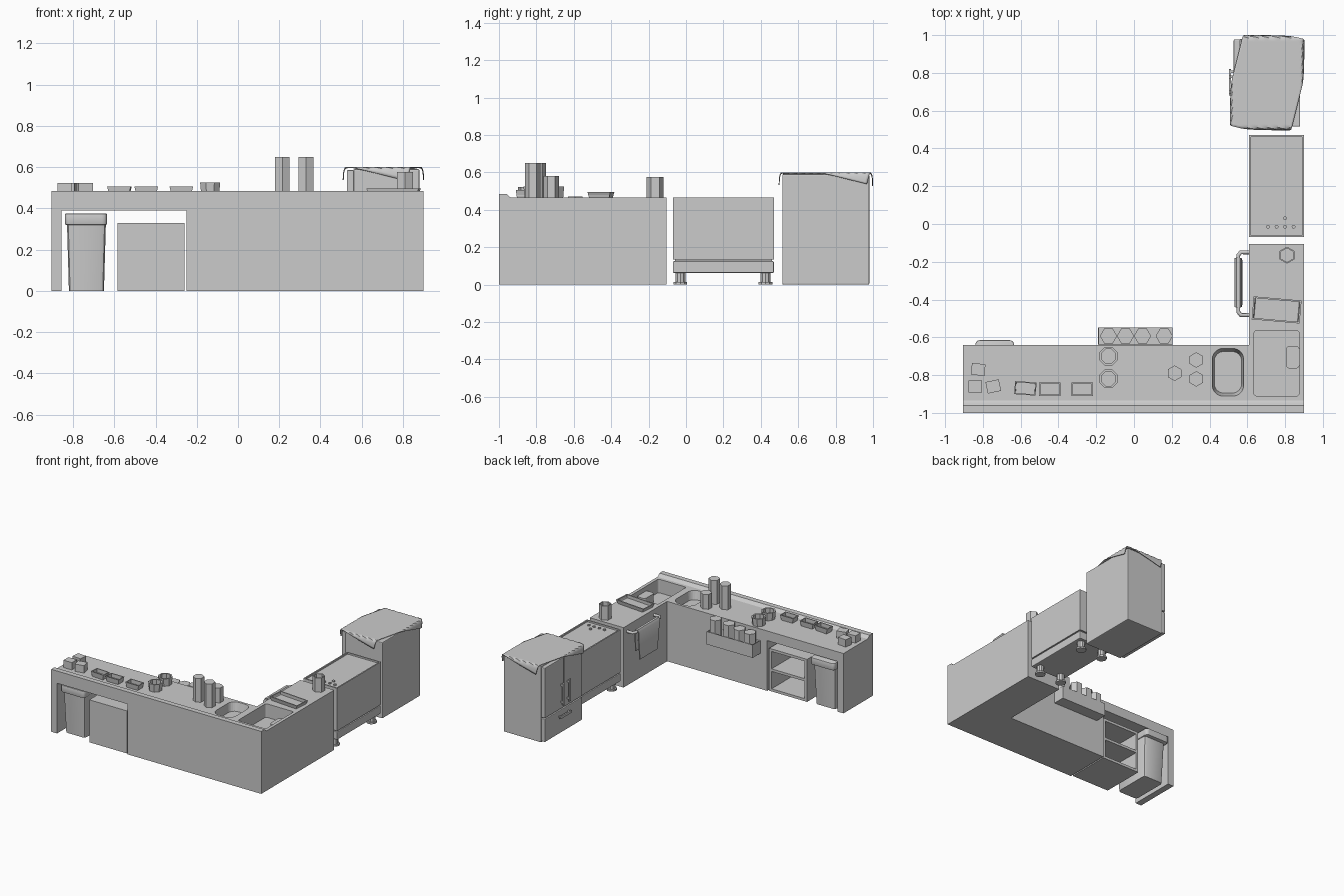
import bpy, bmesh, math
from mathutils import Vector

cube = bpy.data.objects.get("Cube")
if cube:
    bpy.data.objects.remove(cube, do_unlink=True)

grey = bpy.data.materials.new("plain_grey")
grey.use_nodes = True
grey.diffuse_color = (0.6, 0.6, 0.6, 1)
grey.node_tree.nodes["Principled BSDF"].inputs["Base Color"].default_value = (0.6, 0.6, 0.6, 1)


def add(name, bm):
    bmesh.ops.recalc_face_normals(bm, faces=bm.faces)
    mesh = bpy.data.meshes.new(name)
    bm.to_mesh(mesh)
    bm.free()
    mesh.materials.append(grey)
    ob = bpy.data.objects.new(name, mesh)
    bpy.context.collection.objects.link(ob)
    return ob


def loft(name, low, high, bevel=0, rim=0, depth=0):
    """Solid between two rings; optionally bevelled, or hollowed from the top."""
    bm = bmesh.new()
    a = [bm.verts.new(p) for p in low]
    b = [bm.verts.new(p) for p in high]
    n = len(a)
    bm.faces.new(a[::-1])
    top = bm.faces.new(b)
    for i in range(n):
        bm.faces.new((a[i], a[(i + 1) % n], b[(i + 1) % n], b[i]))
    bmesh.ops.recalc_face_normals(bm, faces=bm.faces)
    if rim:
        bmesh.ops.inset_individual(bm, faces=[top], thickness=rim)
        wall = bmesh.ops.extrude_discrete_faces(bm, faces=[top])["faces"]
        bmesh.ops.translate(bm, verts=wall[0].verts, vec=(0, 0, -depth))
    if bevel:
        bmesh.ops.bevel(bm, geom=bm.edges[:], offset=bevel, segments=2, profile=0.5, affect='EDGES')
    return add(name, bm)


def prism(name, pts, z0, z1, flare=1, **kw):
    """Upright solid; flare scales the top outline about its centre."""
    c = sum((Vector(p) for p in pts), Vector((0, 0))) / len(pts)
    top = [c + (Vector(p) - c) * flare for p in pts]
    return loft(name, [(p[0], p[1], z0) for p in pts], [(p.x, p.y, z1) for p in top], **kw)


def rect(x0, x1, y0, y1):
    return [(x0, y0), (x1, y0), (x1, y1), (x0, y1)]


def turned(x, y, w, d, deg=0):
    s, c = math.sin(math.radians(deg)), math.cos(math.radians(deg))
    return [(x + u * c - v * s, y + u * s + v * c)
            for u, v in rect(-w / 2, w / 2, -d / 2, d / 2)]


def ngon(x, y, r, n, start=0):
    return [(x + r * math.cos(math.radians(start + 360 * i / n)),
             y + r * math.sin(math.radians(start + 360 * i / n))) for i in range(n)]


def rounded(x0, x1, y0, y1, r, steps=6):
    pts = []
    for k, (x, y) in enumerate([(x1 - r, y1 - r), (x0 + r, y1 - r), (x0 + r, y0 + r), (x1 - r, y0 + r)]):
        for i in range(steps + 1):
            a = math.pi / 2 * (k + i / steps)
            pts.append((x + r * math.cos(a), y + r * math.sin(a)))
    return pts


def tube(name, pts, r):
    cu = bpy.data.curves.new(name, 'CURVE')
    cu.dimensions = '3D'
    cu.bevel_depth, cu.bevel_resolution, cu.use_fill_caps = r, 2, True
    sp = cu.splines.new('POLY')
    sp.points.add(len(pts) - 1)
    for p, co in zip(sp.points, pts):
        p.co = (*co, 1)
    cu.materials.append(grey)
    ob = bpy.data.objects.new(name, cu)
    bpy.context.collection.objects.link(ob)
    return ob


def cut(target, cutter):
    mod = target.modifiers.new("cut", 'BOOLEAN')
    mod.object, mod.operation, mod.solver = cutter, 'DIFFERENCE', 'EXACT'
    bpy.context.view_layer.objects.active = target
    bpy.ops.object.modifier_apply(modifier=mod.name)
    bpy.data.objects.remove(cutter, do_unlink=True)


TOP = 0.465

# L-shaped counter with the knee opening and two wells
counter = prism("counter", [(-0.905, -1), (0.9, -1), (0.9, -0.105), (0.61, -0.105),
                            (0.61, -0.64), (-0.905, -0.64)], 0, TOP)
cut(counter, prism("opening_cutter", rect(-0.855, -0.25, -1.1, -0.5), -0.1, 0.39))
cut(counter, prism("basin_cutter", rounded(0.425, 0.57, -0.895, -0.675, 0.05), 0.4, TOP + 0.01, flare=1.17))
cut(counter, prism("well_cutter", rounded(0.635, 0.875, -0.91, -0.565, 0.015), 0.36, TOP + 0.1))
prism("well_block", rounded(0.805, 0.876, -0.765, -0.645, 0.02), 0.36, 0.43)

# Raised lip along the front edge
lip = [(-1, TOP), (-0.935, TOP), (-0.945, 0.47), (-0.96, 0.485), (-1, 0.485)]
loft("counter_lip", [(-0.905, y, z) for y, z in lip], [(0.9, y, z) for y, z in lip])

# Open shelf cabinet and bin under the counter
cabinet = prism("shelf_cabinet", rect(-0.585, -0.26, -0.99, -0.65), 0, 0.33)
for z0, z1 in ((0.02, 0.155), (0.175, 0.31)):
    cut(cabinet, prism("shelf_cutter", rect(-0.565, -0.28, -0.97, -0.5), z0, z1))
prism("bin_body", rounded(-0.82, -0.65, -0.95, -0.66, 0.02, 2), 0, 0.33, flare=1.11)
prism("bin_lid", rounded(-0.84, -0.635, -0.98, -0.615, 0.02, 2), 0.32, 0.375, bevel=0.006)

# Loose blocks, small trays and the large tray
for x, y, a in ((-0.825, -0.77, -6), (-0.84, -0.86, 0), (-0.745, -0.86, 12)):
    prism("block", turned(x, y, 0.072, 0.062, a), TOP, 0.522)
for x, y, a in ((-0.575, -0.87, -4), (-0.445, -0.875, 0), (-0.275, -0.875, 0)):
    prism("small_tray", turned(x, y, 0.095, 0.058, a), TOP, 0.505, flare=1.2, rim=0.009, depth=0.03)
prism("large_tray", turned(0.755, -0.455, 0.225, 0.108, -5), TOP, 0.495, flare=1.13, rim=0.012, depth=0.024)

# Pots, canisters and cup
for y in (-0.7, -0.82):
    prism("pot", ngon(-0.135, y, 0.047, 8, 22.5), TOP, 0.525, flare=1.12, rim=0.012, depth=0.045)
for x, y, z in ((0.215, -0.79, 0.65), (0.33, -0.72, 0.58), (0.33, -0.82, 0.65)):
    prism("canister", ngon(x, y, 0.041, 6, 30), TOP, z)
prism("cup", ngon(0.81, -0.165, 0.045, 6, 30), TOP, 0.575, rim=0.008, depth=0.08)

# Rack with jars on the inner wall
prism("jar_rack", rect(-0.19, 0.205, -0.64, -0.547), 0.275, 0.375, rim=0.006, depth=0.08)
for x, z in ((-0.135, 0.445), (-0.045, 0.45), (0.045, 0.465), (0.16, 0.472)):
    prism("jar", ngon(x, -0.593, 0.045, 6), 0.29, z)

# Towel bar and draped towel
bar = [(0.62, -0.15, 0.42), (0.565, -0.15, 0.42), (0.552, -0.165, 0.42),
       (0.552, -0.465, 0.42), (0.565, -0.482, 0.42), (0.62, -0.482, 0.42)]
tube("towel_bar", bar, 0.011)
towel = [(0.537, 0.2), (0.532, 0.42), (0.542, 0.436), (0.56, 0.436), (0.57, 0.42), (0.575, 0.26),
         (0.568, 0.26), (0.563, 0.418), (0.557, 0.428), (0.546, 0.428), (0.54, 0.418), (0.544, 0.2)]
loft("towel", [(x, -0.44 + (0.42 - z) * 0.1, z) for x, z in towel],
     [(x, -0.18 - (0.42 - z) * 0.1, z) for x, z in towel])

# Stove: body, plinth, recessed top, knobs and feet
prism("stove_body", rect(0.61, 0.9, -0.07, 0.47), 0.133, TOP, rim=0.014, depth=0.012)
prism("stove_gap", rect(0.62, 0.89, -0.06, 0.46), 0.12, 0.14)
prism("stove_plinth", rect(0.61, 0.9, -0.07, 0.47), 0.063, 0.125, bevel=0.005)
for x, y in ((0.71, -0.015), (0.755, -0.015), (0.8, -0.015), (0.845, -0.015), (0.8, 0.03)):
    prism("stove_knob", ngon(x, y, 0.01, 10), TOP - 0.012, TOP - 0.003)
for x in (0.66, 0.85):
    for y in (-0.03, 0.425):
        prism("stove_leg", ngon(x, y, 0.028, 10), 0.012, 0.065)
        prism("stove_foot", ngon(x, y, 0.038, 10), 0, 0.014)

# Fridge: body, two doors, drawer and handles
prism("fridge_body", rect(0.56, 0.88, 0.515, 0.98), 0, 0.59, bevel=0.006)
for name, y0, y1, z0, z1 in (("right_door", 0.52, 0.738, 0.195, 0.585), ("left_door", 0.744, 0.977, 0.195, 0.585),
                             ("drawer_front", 0.52, 0.977, 0.01, 0.188)):
    prism("fridge_" + name, rect(0.528, 0.562, y0, y1), z0, z1, bevel=0.005)
for y in (0.7, 0.78):
    prism("door_handle", rect(0.502, 0.514, y - 0.01, y + 0.01), 0.23, 0.4, bevel=0.003)
    for z in (0.245, 0.375):
        prism("handle_mount", rect(0.51, 0.53, y - 0.006, y + 0.006), z, z + 0.012)
prism("drawer_handle", rect(0.502, 0.514, 0.68, 0.82), 0.135, 0.155, bevel=0.003)
for y in (0.69, 0.8):
    prism("handle_mount", rect(0.51, 0.53, y, y + 0.012), 0.139, 0.151)

# Turned cloth folded over the fridge edges
bm = bmesh.new()
bmesh.ops.create_grid(bm, x_segments=36, y_segments=40, size=1)
tilt = math.radians(14)
for v in bm.verts:
    u, w = v.co.x * 0.185, v.co.y * 0.27
    x = 0.705 + u * math.cos(tilt) + w * math.sin(tilt)
    y = 0.75 - u * math.sin(tilt) + w * math.cos(tilt)
    cx, cy = min(max(x, 0.52), 0.89), min(max(y, 0.508), 0.988)
    drop = math.hypot(x - cx, y - cy)
    puff = 0.01 * (1 - math.exp(-drop * 60))
    v.co = (cx + math.copysign(puff, x - cx) * (x != cx),
            cy + math.copysign(puff, y - cy) * (y != cy), 0.597 - drop)
cloth = add("fridge_cloth", bm)
solid = cloth.modifiers.new("thickness", 'SOLIDIFY')
solid.thickness, solid.offset = 0.005, 0

# Smooth shading on the soft parts
bpy.ops.object.select_all(action='DESELECT')
for ob in bpy.data.objects:
    if ob.type == 'MESH' and ob.name.startswith(("fridge_cloth", "bin_", "stove_leg", "stove_foot", "towel")):
        ob.select_set(True)
        bpy.context.view_layer.objects.active = ob
bpy.ops.object.shade_smooth_by_angle(angle=math.radians(35))
